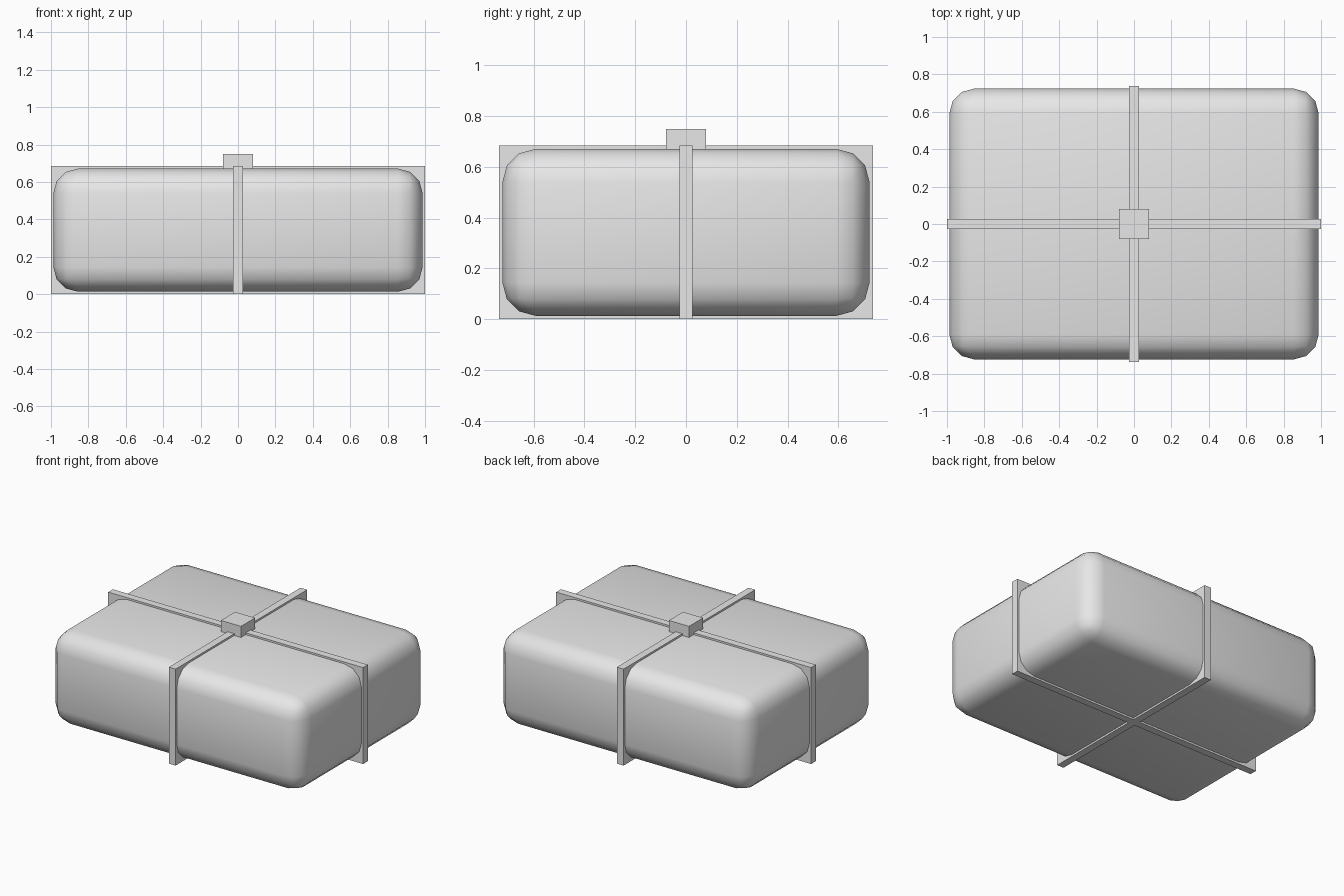
import bpy

if "Cube" in bpy.data.objects:
    bpy.data.objects.remove(bpy.data.objects["Cube"])

# One plain grey for every part
grey = bpy.data.materials.new("light_grey")
grey.diffuse_color = (0.8, 0.8, 0.8, 1.0)
grey.use_nodes = True
grey.node_tree.nodes["Principled BSDF"].inputs["Base Color"].default_value = grey.diffuse_color


def box(name, size, z):
    """Box of the given size, centred on the z axis at height z."""
    bpy.ops.mesh.primitive_cube_add(size=1, location=(0, 0, z))
    ob = bpy.context.object
    ob.name = name
    ob.scale = size
    bpy.ops.object.transform_apply(location=False, rotation=False, scale=True)
    ob.data.materials.append(grey)
    return ob


MID = 0.342  # half the height of the straps

# Rounded parcel body
body = box("parcel_body", (1.974, 1.447, 0.658), MID)
bevel = body.modifiers.new("rounded_edges", 'BEVEL')
bevel.width = 0.1316
bevel.segments = 3
bevel.limit_method = 'NONE'
bpy.ops.object.shade_smooth()

# Crossing straps, running right through the parcel
box("long_strap", (2.0, 0.0526, 0.684), MID)
box("cross_strap", (0.0526, 1.474, 0.684), MID)

# Knot block where the straps cross
box("knot", (0.158, 0.158, 0.105), 0.6975)
